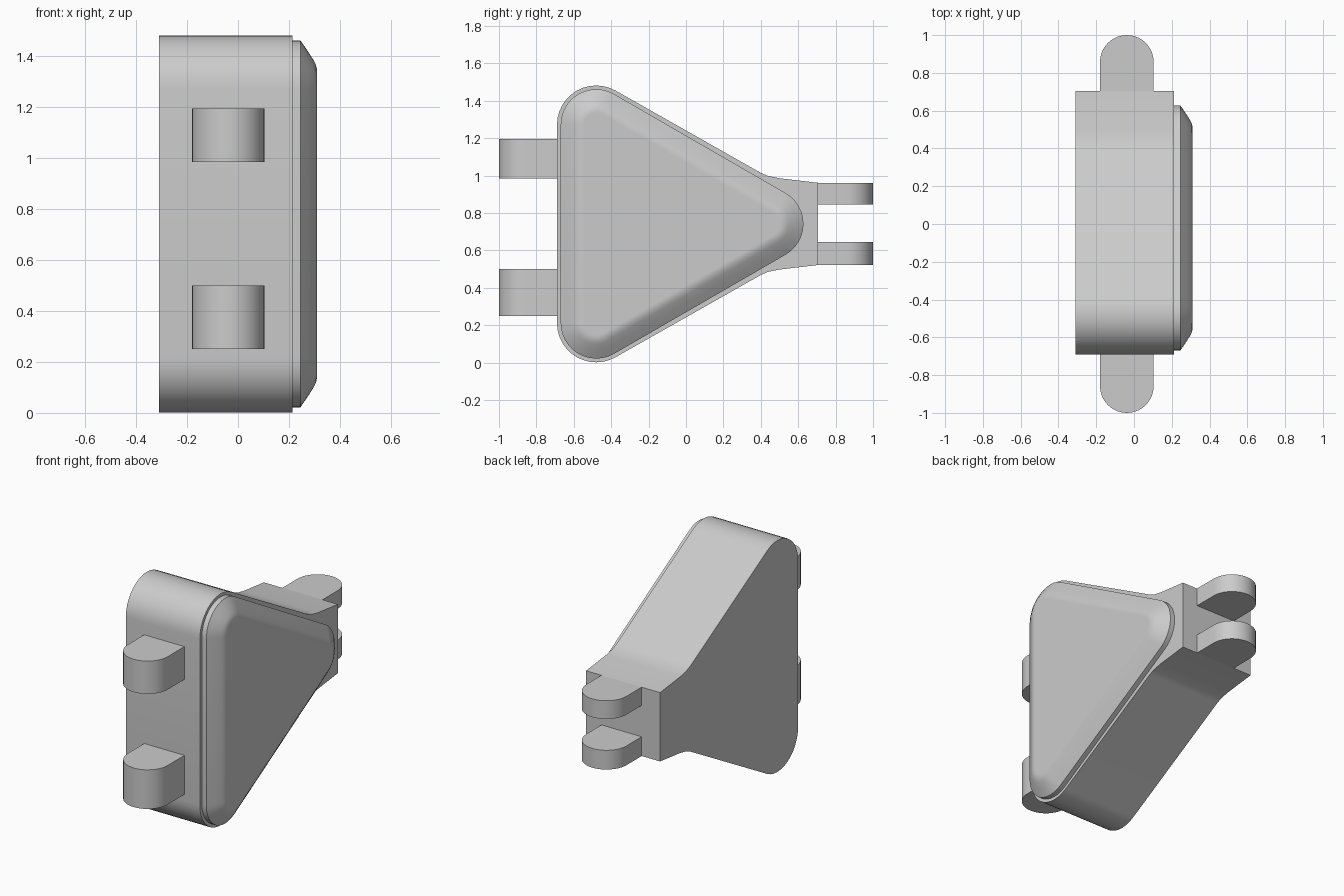
import bpy, bmesh
from math import sin, cos, pi, radians

cube = bpy.data.objects.get("Cube")
if cube:
    bpy.data.objects.remove(cube)

grey = bpy.data.materials.new("plain grey")
grey.use_nodes = True
grey.diffuse_color = (0.6, 0.6, 0.6, 1)
grey.node_tree.nodes["Principled BSDF"].inputs["Base Color"].default_value = (0.6, 0.6, 0.6, 1)

MID = 0.742                # height of the symmetry line
CORNER_Y, CORNER_Z = -0.48, 0.53   # rounded corner centres, relative to MID
TIP_Y = CORNER_Y + CORNER_Z * 3 ** 0.5


def arc(cu, cv, r, start, end, steps=12):
    """Points on a circular arc, angles in degrees."""
    angles = [radians(start + (end - start) * i / steps) for i in range(steps + 1)]
    return [(cu + r * cos(a), cv + r * sin(a)) for a in angles]


def loft(name, rings):
    """Closed solid through a list of matching rings."""
    bm = bmesh.new()
    loops = [[bm.verts.new(p) for p in ring] for ring in rings]
    n = len(loops[0])
    for a, b in zip(loops, loops[1:]):
        for i in range(n):
            j = (i + 1) % n
            bm.faces.new((a[i], a[j], b[j], b[i]))
    bm.faces.new(loops[0])
    bm.faces.new(loops[-1])
    bmesh.ops.recalc_face_normals(bm, faces=bm.faces)
    mesh = bpy.data.meshes.new(name)
    bm.to_mesh(mesh)
    bm.free()
    mesh.materials.append(grey)
    obj = bpy.data.objects.new(name, mesh)
    bpy.context.collection.objects.link(obj)
    bpy.ops.object.select_all(action='DESELECT')
    obj.select_set(True)
    bpy.context.view_layer.objects.active = obj
    bpy.ops.object.shade_smooth_by_angle(angle=radians(30))
    return obj


# Main body: rounded triangle with a short neck at the back
upper = [(0.705, 0.22), (0.5, 0.244), (0.44, 0.256), (0.4, 0.273)]
upper += arc(CORNER_Y, CORNER_Z, 0.21, 60, 180)
outline = upper + [(y, -z) for y, z in reversed(upper)]
loft("body", [[(x, y, MID + z) for y, z in outline] for x in (-0.31, 0.213)])


# Raised side cover with a softened bevel
def rounded_triangle(x, r):
    pts = (arc(TIP_Y, 0, r, -60, 60) + arc(CORNER_Y, CORNER_Z, r, 60, 180)
           + arc(CORNER_Y, -CORNER_Z, r, 180, 300))
    return [(x, y, MID + z) for y, z in pts]


cover_profile = [(0.2, 0.19), (0.245, 0.19), (0.274, 0.148), (0.297, 0.112),
                 (0.306, 0.094), (0.31, 0.075), (0.31, 0.065)]
loft("side_cover", [rounded_triangle(x, r) for x, r in cover_profile])


# Hinge lugs: flat plates with a half-round end
def lug(name, side, root_y, z0, z1):
    r, cx = 0.142, -0.038
    plan = [(cx + r, root_y)] + arc(cx, 1 - r, r, 0, 180, 20) + [(cx - r, root_y)]
    loft(name, [[(x, side * y, z) for x, y in plan] for z in (z0, z1)])


lug("front_upper_lug", -1, 0.66, 0.985, 1.195)
lug("front_lower_lug", -1, 0.66, 0.25, 0.5)
lug("back_upper_lug", 1, 0.7, 0.845, 0.962)
lug("back_lower_lug", 1, 0.7, 0.522, 0.645)
